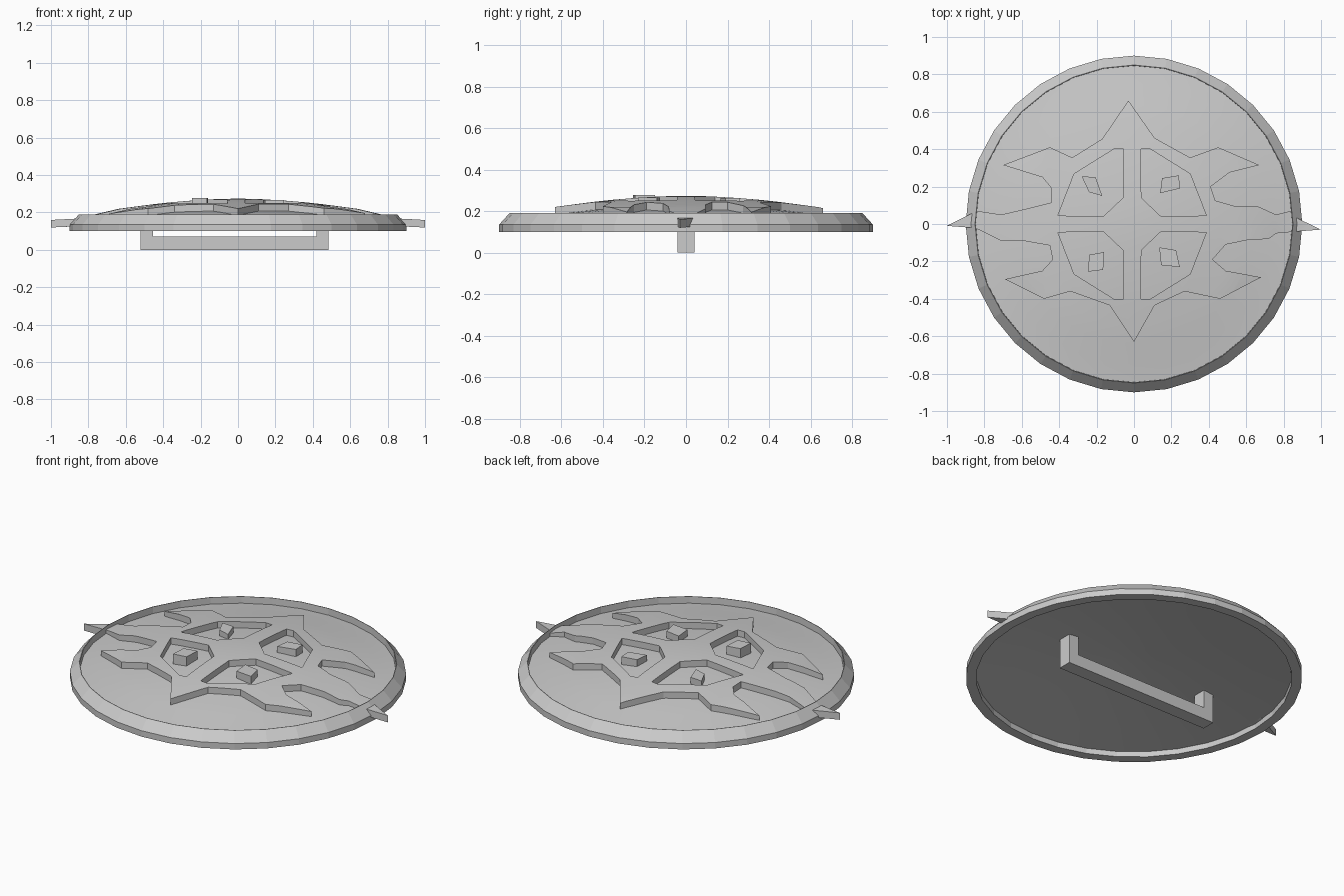
import bpy, bmesh, math

if "Cube" in bpy.data.objects:
    bpy.data.objects.remove(bpy.data.objects["Cube"])

SIDES = 32
DOME = [(0, .237), (.12, .234), (.25, .226), (.36, .217), (.45, .207), (.55, .194),
        (.64, .182), (.75, .163), (.847, .15)]
BACK = [(.845, .132), (.64, .158), (.43, .18), (.12, .205), (0, .207)]


def finish(name, bm, smooth=False):
    bmesh.ops.remove_doubles(bm, verts=bm.verts, dist=1e-5)
    bmesh.ops.recalc_face_normals(bm, faces=bm.faces)
    me = bpy.data.meshes.new(name)
    bm.to_mesh(me)
    bm.free()
    ob = bpy.data.objects.new(name, me)
    bpy.context.collection.objects.link(ob)
    bpy.ops.object.select_all(action='DESELECT')
    ob.select_set(True)
    bpy.context.view_layer.objects.active = ob
    if smooth:
        bpy.ops.object.shade_smooth_by_angle(angle=math.radians(20))
    return ob


def revolve(name, profile, smooth=False):
    bm = bmesh.new()
    verts = [bm.verts.new((r, 0, z)) for r, z in profile]
    edges = [bm.edges.new(p) for p in zip(verts, verts[1:])]
    bmesh.ops.spin(bm, geom=verts + edges, cent=(0, 0, 0), axis=(0, 0, 1),
                   angle=math.tau, steps=SIDES, use_duplicate=False)
    return finish(name, bm, smooth)


def prism(name, loops, z0, z1):
    bm = bmesh.new()
    edges = []
    for pts in loops:
        vs = [bm.verts.new((x, y, z0)) for x, y in pts]
        edges += [bm.edges.new((vs[i - 1], vs[i])) for i in range(len(vs))]
    bmesh.ops.triangle_fill(bm, edges=edges, use_beauty=True)
    ext = bmesh.ops.extrude_face_region(bm, geom=bm.faces[:])
    bmesh.ops.translate(bm, vec=(0, 0, z1 - z0),
                        verts=[g for g in ext['geom'] if isinstance(g, bmesh.types.BMVert)])
    return finish(name, bm)


# Domed body with a hollow back, and faceted rim
revolve("shield_dome", DOME + BACK, True)
revolve("shield_rim", [(.845, .1), (.9, .1), (.9, .135), (.85, .19), (.847, .19), (.845, .1)])

# Sun emblem: pierced outline intersected with a layer that follows the dome
outline = [(-.03, .66), (.11, .46), (.30, .355), (.45, .41), (.67, .315), (.51, .275),
           (.41, .2), (.435, .125), (.54, .095), (.66, .095), (.76, .05), (.84, .07),
           (.865, .035), (1, -.03), (.87, -.04), (.76, -.05), (.72, -.08), (.61, -.085),
           (.49, -.11), (.42, -.19), (.49, -.25), (.68, -.285), (.46, -.4), (.27, -.36),
           (.11, -.435), (0, -.63), (-.13, -.435), (-.34, -.36), (-.48, -.4), (-.69, -.295),
           (-.49, -.25), (-.435, -.19), (-.45, -.115), (-.59, -.09), (-.71, -.09),
           (-.83, -.03), (-.87, -.02), (-1, -.01), (-.87, .055), (-.84, .07), (-.71, .05),
           (-.56, .085), (-.44, .115), (-.44, .19), (-.49, .25), (-.70, .315), (-.45, .41),
           (-.33, .355), (-.17, .455)]
hole = [(.047, .4), (.09, .405), (.31, .268), (.397, .045), (.155, .04), (.049, .14)]
holes = [[(sx * x - .01, sy * y) for x, y in hole] for sx in (1, -1) for sy in (1, -1)]
emblem = prism("sun_emblem", [outline] + holes, -.2, .6)
under = [(r, z - .006) for r, z in DOME[:-1]] + [(.86, .126), (1.03, .118)]
over = [(r, z + .037) for r, z in DOME[:-2]] + [(.75, .193), (.86, .167), (1.03, .158)]
layer = revolve("emblem_layer", under + over[::-1])
layer.hide_render = True
mod = emblem.modifiers.new("follow_dome", 'BOOLEAN')
mod.operation, mod.solver, mod.object = 'INTERSECT', 'EXACT', layer
bpy.ops.object.select_all(action='DESELECT')
bpy.context.view_layer.objects.active = emblem
emblem.select_set(True)
bpy.ops.object.modifier_apply(modifier=mod.name)
bpy.data.objects.remove(layer)
bpy.ops.object.shade_smooth_by_angle(angle=math.radians(20))

# Four studs inside the emblem openings, each with its own height
studs = [(.257, [(-.28, .255), (-.205, .25), (-.17, .15), (-.24, .17)]),
         (.264, [(.15, .245), (.24, .26), (.245, .19), (.14, .165)]),
         (.277, [(-.24, -.165), (-.16, -.15), (-.165, -.245), (-.245, -.255)]),
         (.266, [(.135, -.125), (.225, -.14), (.245, -.23), (.145, -.22)])]
for i, (top, pts) in enumerate(studs):
    prism(f"stud_{i + 1}", [pts], .212, top)

# Handle: a squared U profile under the shield, extruded across y
bm = bmesh.new()
u = [(-.52, .18), (-.52, 0), (.485, 0), (.485, .18), (.42, .18), (.42, .07), (-.455, .07), (-.455, .18)]
face = bm.faces.new([bm.verts.new((x, -.04, z)) for x, z in u])
ext = bmesh.ops.extrude_face_region(bm, geom=[face])
bmesh.ops.translate(bm, vec=(0, .08, 0),
                    verts=[g for g in ext['geom'] if isinstance(g, bmesh.types.BMVert)])
finish("handle", bm)
